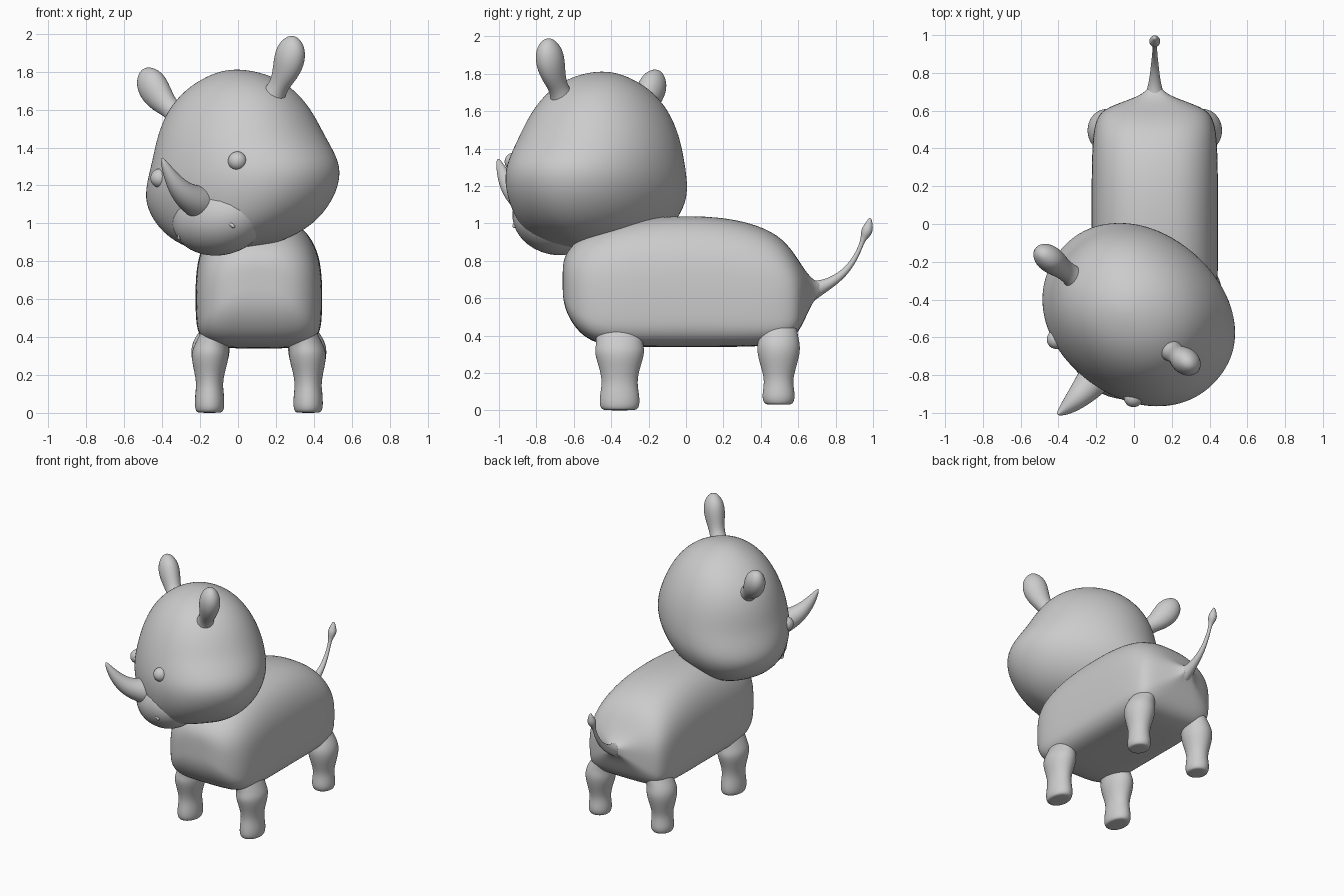
import bpy, bmesh, math
from mathutils import Vector, Matrix

if "Cube" in bpy.data.objects:
    bpy.data.objects.remove(bpy.data.objects["Cube"])

CX = 0.11  # body centre line
HEAD = (Matrix.Translation((0.03, -0.475, 1.2))
        @ Matrix.Rotation(math.radians(-37), 4, 'Z')
        @ Matrix.Rotation(math.radians(-10), 4, 'Y'))


def spow(v, e):
    return math.copysign(abs(v) ** e, v)


def finish(obj, levels):
    if levels:
        obj.modifiers.new("Smooth", 'SUBSURF').levels = levels
        obj.modifiers["Smooth"].render_levels = levels
    for p in obj.data.polygons:
        p.use_smooth = True
    return obj


def loft(name, rings, matrix=Matrix(), levels=2):
    """Skin a list of equal-length rings and close both ends."""
    bm = bmesh.new()
    loops = [[bm.verts.new(matrix @ Vector(p)) for p in r] for r in rings]
    n = len(loops[0])
    for a, b in zip(loops, loops[1:]):
        for i in range(n):
            bm.faces.new((a[i], a[(i + 1) % n], b[(i + 1) % n], b[i]))
    bm.faces.new(loops[0][::-1])
    bm.faces.new(loops[-1])
    bmesh.ops.recalc_face_normals(bm, faces=bm.faces)
    me = bpy.data.meshes.new(name)
    bm.to_mesh(me)
    bm.free()
    obj = bpy.data.objects.new(name, me)
    bpy.context.collection.objects.link(obj)
    return finish(obj, levels)


def tube(name, path, side, matrix=Matrix(), n=14):
    """Planar path of (point, radius along side, radius across)."""
    side = Vector(side)
    pts = [Vector(p[0]) for p in path]
    rings = []
    for i, (_, r1, r2) in enumerate(path):
        t = (pts[min(i + 1, len(pts) - 1)] - pts[max(i - 1, 0)]).normalized()
        across = t.cross(side)
        rings.append([pts[i] + side * r1 * math.cos(2 * math.pi * k / n)
                      + across * r2 * math.sin(2 * math.pi * k / n) for k in range(n)])
    return loft(name, rings, matrix)


def ball(name, centre, radii, matrix=Matrix()):
    bm = bmesh.new()
    bmesh.ops.create_uvsphere(bm, u_segments=32, v_segments=20, radius=1)
    bm.transform(matrix @ Matrix.Translation(centre) @ Matrix.Diagonal((*radii, 1)))
    me = bpy.data.meshes.new(name)
    bm.to_mesh(me)
    bm.free()
    obj = bpy.data.objects.new(name, me)
    bpy.context.collection.objects.link(obj)
    return finish(obj, 0)


# Body: arched back, flat belly; stations are (y, half width, bottom, top)
def body_ring(y, w, b, t, n=28):
    mid = b + 0.42 * (t - b)
    ring = []
    for k in range(n):
        a = 2 * math.pi * k / n
        c, s = math.cos(a), math.sin(a)
        e = 2 / 2.6 if s > 0 else 2 / 4.5
        h = t - mid if s > 0 else mid - b
        ring.append((CX + w * spow(c, e), y, mid + h * spow(s, e)))
    return ring


body = [(-.66, .08, .63, .76), (-.653, .15, .57, .81), (-.63, .22, .50, .86),
        (-.57, .285, .41, .92), (-.48, .322, .355, .97), (-.35, .334, .34, 1.01),
        (-.2, .336, .338, 1.035),
        (.05, .336, .338, 1.045), (.28, .336, .338, 1.025), (.47, .33, .345, .96),
        (.56, .31, .37, .87), (.61, .27, .43, .79), (.65, .16, .52, .73),
        (.69, .055, .60, .69), (.73, .035, .635, .685)]
loft("body", [body_ring(*s) for s in body])

# Head: rings are (z, half width, front depth, back depth) in head space
def head_ring(z, w, f, b, n=28):
    ring = []
    for k in range(n):
        a = 2 * math.pi * k / n
        c, s = math.cos(a), math.sin(a)
        ring.append((w * spow(c, .95), (b if s > 0 else f) * spow(s, .95), z))
    return ring


head = [(-.335, .10, .24, .02), (-.325, .20, .31, .10), (-.27, .37, .38, .25),
        (-.15, .505, .43, .37), (-.01, .565, .455, .43), (.1, .525, .445, .435),
        (.2, .47, .425, .425), (.32, .43, .385, .39), (.45, .36, .315, .32),
        (.55, .24, .215, .22), (.602, .11, .10, .1), (.615, .03, .03, .03)]
loft("head", [head_ring(*s) for s in head], HEAD)
ball("muzzle", (0, -.25, -.175), (.27, .215, .195), HEAD)

# Horn curving forward and up
tube("horn", [((0, -.36, -.10), .10, .10), ((0, -.44, -.085), .09, .088),
              ((0, -.53, -.05), .07, .068), ((0, -.60, .01), .05, .05),
              ((0, -.655, .09), .028, .028), ((0, -.685, .15), .008, .008)],
     (1, 0, 0), HEAD)

# Paired face parts
for tag, s in (("left", 1), ("right", -1)):
    ball(tag + "_eye", (s * .26, -.375, .085), (.05, .05, .05), HEAD)
    ear = [(.26, .36, .10, .10), (.32, .43, .062, .062), (.365, .475, .052, .052),
           (.41, .525, .075, .062), (.45, .585, .09, .075), (.475, .645, .085, .07),
           (.488, .69, .057, .047), (.493, .715, .018, .018)]
    tube(tag + "_ear", [((s * x, -.055, z), b, a) for x, z, a, b in ear], (0, 1, 0), HEAD)
    # Nostril rim: small curved ridge
    arc = [math.pi * k / 6 for k in range(7)]
    tube(tag + "_nostril",
         [((s * .15 + .035 * math.cos(a), -.385 - .01 * math.sin(a), -.26 + .03 * math.sin(a)),
           .011, .011) for a in arc], (0, 1, 0), HEAD, 8)

# Legs: profile is (z, x radius, y radius, outward offset)
front = [(0, .055, .075, .26), (.006, .073, .1, .26), (.04, .08, .11, .26),
         (.09, .077, .105, .26), (.15, .07, .095, .26), (.21, .08, .105, .26),
         (.27, .096, .125, .258), (.32, .1, .136, .256), (.36, .09, .125, .25),
         (.41, .085, .13, .23), (.50, .07, .12, .20)]
hind = [(.03, .055, .06, .26), (.036, .07, .078, .26), (.07, .08, .09, .26),
        (.12, .074, .082, .26), (.17, .07, .078, .26), (.23, .083, .095, .26),
        (.29, .1, .112, .257), (.34, .104, .118, .255), (.385, .095, .108, .25),
        (.43, .085, .10, .23), (.50, .07, .09, .20)]
for tag, s in (("left", 1), ("right", -1)):
    for part, prof, y in (("front", front, -.355), ("hind", hind, .495)):
        n = 20
        rings = [[(CX + s * o + a * math.cos(2 * math.pi * k / n),
                   y + b * math.sin(2 * math.pi * k / n), z) for k in range(n)]
                 for z, a, b, o in prof]
        loft(f"{tag}_{part}_leg", rings)

# Tail with a diamond tuft
tail = [(.64, .635, .08), (.68, .643, .055), (.74, .665, .035), (.81, .705, .025),
        (.87, .76, .018), (.92, .84, .013), (.945, .91, .012), (.957, .935, .026),
        (.97, .965, .034), (.98, 1.0, .02), (.985, 1.03, .007)]
tube("tail", [((CX, y, z), r, r) for y, z, r in tail], (1, 0, 0), n=10)
